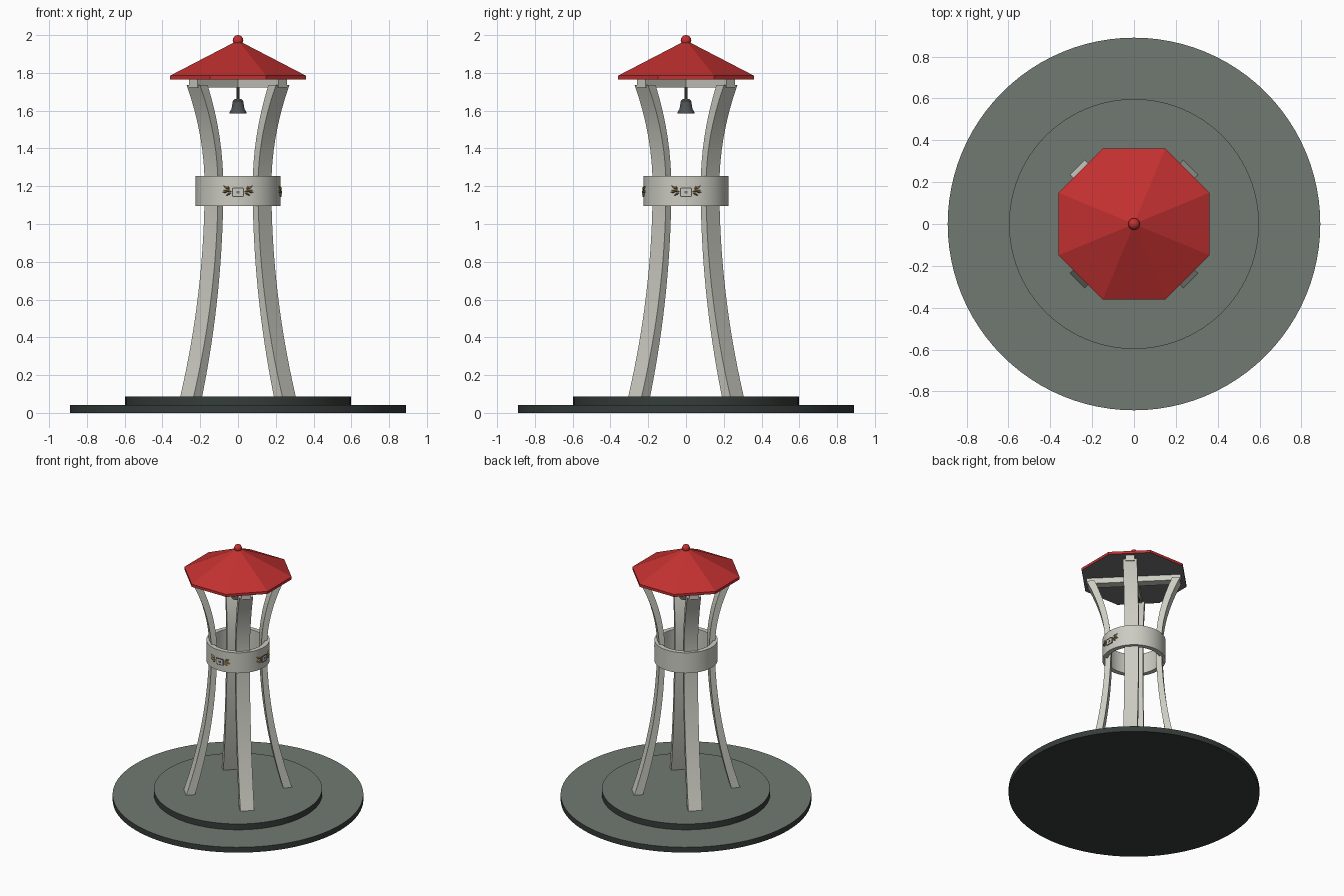
import bpy, bmesh, math
from mathutils import Matrix, Vector

if "Cube" in bpy.data.objects:
    bpy.data.objects.remove(bpy.data.objects["Cube"])


def mat(name, col):
    m = bpy.data.materials.new(name)
    m.diffuse_color = (*col, 1)
    m.use_nodes = True
    m.node_tree.nodes["Principled BSDF"].inputs["Base Color"].default_value = m.diffuse_color
    return m


STONE = mat("pale stone", (0.60, 0.60, 0.54))
RED = mat("roof red", (0.55, 0.03, 0.03))
TOP = mat("grey green paving", (0.165, 0.19, 0.165))
DARK = mat("dark plinth edge", (0.036, 0.046, 0.041))
SOFFIT = mat("soffit grey", (0.17, 0.17, 0.17))
IRON = mat("bell iron", (0.08, 0.085, 0.085))
GOLD = mat("gold leaf", (0.40, 0.26, 0.06))


def finish(name, bm, mats, smooth=False):
    bmesh.ops.recalc_face_normals(bm, faces=bm.faces)
    me = bpy.data.meshes.new(name)
    bm.to_mesh(me)
    bm.free()
    ob = bpy.data.objects.new(name, me)
    bpy.context.collection.objects.link(ob)
    for m in mats:
        me.materials.append(m)
    if smooth:
        bpy.ops.object.select_all(action='DESELECT')
        ob.select_set(True)
        bpy.context.view_layer.objects.active = ob
        bpy.ops.object.shade_smooth_by_angle(angle=math.radians(35))
    return ob


def lathe(name, profile, n, mats, smooth=True, turn=0.0, closed=False):
    """Spin (radius, z) points around z; open profiles get end caps."""
    bm = bmesh.new()
    rings = [[bm.verts.new((r * math.cos(turn + 2 * math.pi * i / n),
                            r * math.sin(turn + 2 * math.pi * i / n), z))
              for i in range(n)] for r, z in profile]
    pairs = list(zip(rings, rings[1:]))
    if closed:
        pairs.append((rings[-1], rings[0]))
    else:
        bm.faces.new(rings[0])
        bm.faces.new(rings[-1])
    for a, b in pairs:
        for i in range(n):
            j = (i + 1) % n
            bm.faces.new((a[i], a[j], b[j], b[i]))
    return finish(name, bm, mats, smooth)


def box(name, size, matrix, m):
    bm = bmesh.new()
    bmesh.ops.create_cube(bm, size=1, matrix=matrix @ Matrix.Diagonal((*size, 1)))
    return finish(name, bm, [m])


# Round plinth: paved tops with dark edges and underside
for name, r, z0, z1 in (("lower_plinth", 0.89, 0, 0.042),
                        ("upper_plinth", 0.597, 0.042, 0.088)):
    ob = lathe(name, [(r, z0), (r, z1)], 96, [DARK, TOP])
    for p in ob.data.polygons:
        p.material_index = 1 if p.normal.z > 0.5 else 0


# Four curved legs on the diagonals, narrowest at the band
def leg_radius(z):
    return 0.2 + (0.147 if z < 1.2 else 0.47) * (z - 1.2) ** 2


for k in range(4):
    bm = bmesh.new()
    rot = Matrix.Rotation(math.radians(45 + 90 * k), 4, 'Z')
    loops = []
    for i in range(25):
        z = 0.08 + (1.735 - 0.08) * i / 24
        r = leg_radius(z)
        d = 0.04 + 0.13 * (r - 0.2)
        loops.append([bm.verts.new(rot @ Vector(c)) for c in
                      ((r, -0.05, z), (r, 0.05, z), (r - d, 0.05, z), (r - d, -0.05, z))])
    bm.faces.new(loops[0])
    bm.faces.new(loops[-1])
    for a, b in zip(loops, loops[1:]):
        for i in range(4):
            j = (i + 1) % 4
            bm.faces.new((a[i], a[j], b[j], b[i]))
    finish(f"leg_{k + 1}", bm, [STONE], True)

# Band around the waist
lathe("waist_band", [(0.225, 1.095), (0.225, 1.255), (0.19, 1.255), (0.19, 1.095)],
      64, [STONE], closed=True)

# Crossed beams under the roof
for k in range(2):
    rot = Matrix.Rotation(math.radians(45 + 90 * k), 4, 'Z')
    box(f"roof_beam_{k + 1}", (0.672, 0.065, 0.045 - 0.001 * k),
        Matrix.Translation((0, 0, 1.744)) @ rot, STONE)

# Eight-sided roof with a lip and a grey underside
c = math.cos(math.pi / 8)
roof = lathe("roof", [(0.36 / c, 1.765), (0.36 / c, 1.785), (0.025, 1.96)], 8,
             [RED, SOFFIT], False, math.pi / 8)
for p in roof.data.polygons:
    p.material_index = 1 if p.normal.z < -0.5 else 0

# Finial
ball = [(0.028 * math.cos(a), 1.972 + 0.028 * math.sin(a))
        for a in (math.radians(t) for t in range(-30, 90, 17))]
lathe("finial", [(0.03, 1.945), (0.027, 1.957)] + ball + [(0.001, 2.0)], 20, [RED])

# Hanging bell
lathe("bell_rod", [(0.008, 1.65), (0.008, 1.73)], 10, [IRON])
lathe("bell", [(0.038, 1.592), (0.046, 1.584), (0.045, 1.592), (0.034, 1.61),
               (0.030, 1.635), (0.027, 1.652), (0.016, 1.662), (0.002, 1.664)], 24, [IRON])


# Ornaments on the front and right of the band: frame with a leaf spray each side
def on_band(x, z, lift, turn):
    """Frame on the band surface: local x sideways, y outward, z up."""
    a = x / 0.225
    return (Matrix.Rotation(turn + a, 4, 'Z') @ Matrix.Translation((0, -0.225 - lift, z)))


def leaf_spray(name, side, turn):
    bm = bmesh.new()
    for x, z, ang, ln in ((0.050, 1.158, -25, 0.032), (0.054, 1.175, 10, 0.046),
                          (0.062, 1.192, 35, 0.040), (0.050, 1.190, 75, 0.026),
                          (0.066, 1.170, -10, 0.036)):
        m = (on_band(side * x, z, 0.004, turn)
             @ Matrix.Rotation(math.radians(-side * ang), 4, 'Y'))
        pts = [(-ln / 2, 0, 0), (0, 0, 0.006), (ln / 2, 0, 0), (0, 0, -0.006)]
        rim = [bm.verts.new(m @ Vector(p)) for p in pts]
        out = bm.verts.new(m @ Vector((0, -0.010, 0)))
        back = bm.verts.new(m @ Vector((0, 0.005, 0)))
        for i in range(4):
            bm.faces.new((rim[i], rim[(i + 1) % 4], out))
            bm.faces.new((rim[(i + 1) % 4], rim[i], back))
    finish(name, bm, [GOLD])


for label, turn in (("front", 0), ("right", math.pi / 2)):
    for side, word in ((-1, "left"), (1, "right")):
        leaf_spray(f"{label}_leaves_{word}", side, turn)
        box(f"{label}_frame_{word}", (0.004, 0.008, 0.044),
            on_band(side * 0.028, 1.168, 0.002, turn), IRON)
    for z in (1.146, 1.19):
        box(f"{label}_frame_rail", (0.052, 0.008, 0.004), on_band(0, z, 0.002, turn), IRON)
    box(f"{label}_plaque", (0.05, 0.008, 0.042), on_band(0, 1.168, 0.0, turn), STONE)
    box(f"{label}_stud", (0.014, 0.006, 0.014), on_band(0, 1.168, 0.004, turn), SOFFIT)
